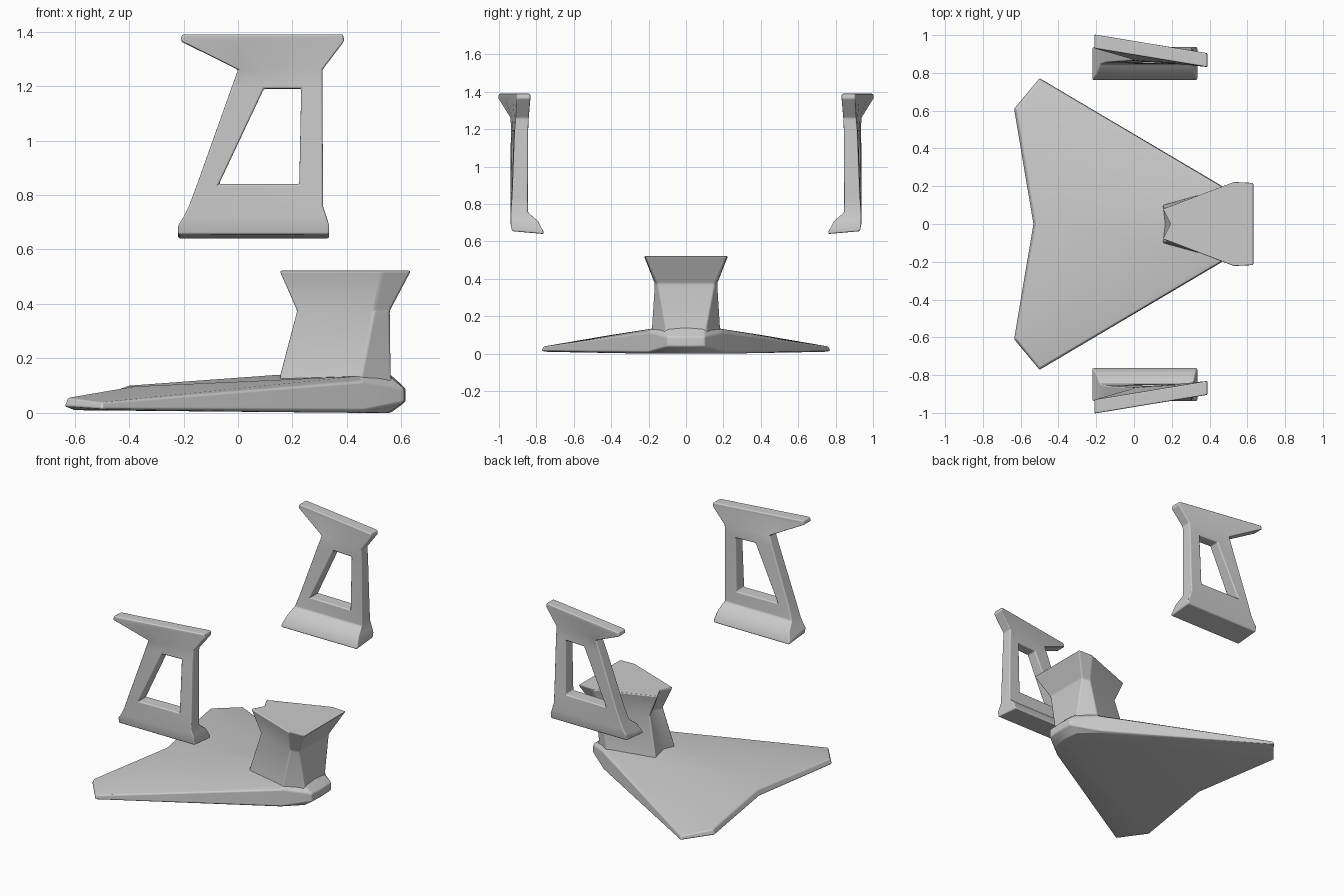
import bpy, bmesh

if "Cube" in bpy.data.objects:
    bpy.data.objects.remove(bpy.data.objects["Cube"])


def build(name, verts, faces, bevel, mirror_merge=True):
    """Half mesh, mirrored across y = 0 and softened with a small bevel."""
    bm = bmesh.new()
    vs = [bm.verts.new(v) for v in verts]
    for f in faces:
        bm.faces.new([vs[i] for i in f])
    bmesh.ops.recalc_face_normals(bm, faces=bm.faces)
    me = bpy.data.meshes.new(name)
    bm.to_mesh(me)
    bm.free()
    for p in me.polygons:
        p.use_smooth = True
    ob = bpy.data.objects.new(name, me)
    bpy.context.collection.objects.link(ob)
    mir = ob.modifiers.new("mirror", 'MIRROR')
    mir.use_axis = (False, True, False)
    mir.use_mirror_merge = mirror_merge
    bev = ob.modifiers.new("bevel", 'BEVEL')
    bev.width = bevel
    bev.segments = 3
    bev.limit_method = 'ANGLE'
    bev.angle_limit = 0.45
    bev.harden_normals = True
    return ob


def loft(n, rings):
    """Quads between consecutive open rings of n points."""
    return [(r * n + i, r * n + i + 1, (r + 1) * n + i + 1, (r + 1) * n + i)
            for r in range(rings - 1) for i in range(n - 1)]


# V-shaped foot: bottom, lower rim, upper rim, inner top points
bottom = [(-.49, 0, .01), (-.60, .60, .01), (-.50, .74, .01),
          (.45, .19, 0), (.55, .10, 0), (.56, 0, 0)]
rim_low = [(-.535, 0, .02), (-.637, .61, .025), (-.50, .775, .015),
           (.46, .205, .01), (.61, .10, .04), (.615, 0, .04)]
rim_high = [(-.52, 0, .055), (-.625, .61, .055), (-.50, .765, .038),
            (.46, .20, .115), (.61, .10, .09), (.615, 0, .09)]
top = [(-.40, 0, .10), (-.38, .42, .097), (.15, 0, .14),
       (.45, .18, .135), (.55, .10, .14), (.56, 0, .14)]
A, B, C, D, E, F = range(12, 18)
P, Q, S, T, U, V = range(18, 24)
cap = [(A, B, Q, P), (B, C, Q), (C, D, T, Q), (P, Q, T, S),
       (S, T, U, V), (D, E, U, T), (E, F, V, U)]
build("base_foot", bottom + rim_low + rim_high + top,
      loft(6, 3) + cap + [(0, 1, 2, 3, 4, 5)], .008)

# Flared column with a notched rear edge
rings = [(.09, [(.16, 0), (.15, .10), (.45, .185), (.57, .11), (.57, 0)]),
         (.14, [(.165, 0), (.155, .10), (.455, .183), (.56, .11), (.56, 0)]),
         (.375, [(.24, 0), (.215, .07), (.50, .168), (.557, .155), (.557, 0)]),
         (.522, [(.19, 0), (.15, .08), (.53, .225), (.635, .22), (.635, 0)])]
verts = [(x, y, z) for z, ring in rings for x, y in ring]
build("column", verts,
      loft(5, 4) + [(0, 1, 2, 3, 4), (15, 16, 17, 18, 19)], .008)

# Arm frames: rows of (z inner, z outer, four x, y inner, y outer, twist)
rows = [(.64, .655, (-.22, -.07, .22, .335), .76, .93, 0),
        (.655, .69, (-.22, -.07, .22, .335), .763, .937, 0),
        (.71, .72, (-.20, -.07, .22, .325), .792, .937, 0),
        (.755, .76, (-.18, -.07, .22, .312), .845, .937, 0),
        (.84, .84, (-.15, -.07, .225, .312), .85, .935, -.02),
        (1.19, 1.19, (-.025, .095, .232, .31), .857, .93, -.06),
        (1.26, 1.26, (0, .10, .23, .31), .86, .93, -.09),
        (1.365, 1.365, (-.212, 0, .25, .39), .88, .954, -.165),
        (1.39, 1.39, (-.205, 0, .25, .386), .88, .954, -.165)]
verts = []
for side in (0, 1):
    for r in rows:
        for x in r[2]:
            verts.append((x, r[3 + side] + r[5] * (x - .09), r[side]))
n = 4 * len(rows)
hole = (4 * 4 + 1, 4 * 4 + 2, 5 * 4 + 2, 5 * 4 + 1)
sheet = [f for f in loft(4, len(rows)) if f != hole]
faces = sheet + [tuple(i + n for i in f) for f in sheet]
# walls along every open edge, including the window
edges = [(f[i], f[(i + 1) % 4]) for f in sheet for i in range(4)]
for a, b in edges:
    if (b, a) not in edges:
        faces.append((a, b, b + n, a + n))
build("arm_frames", verts, faces, .011, False)
